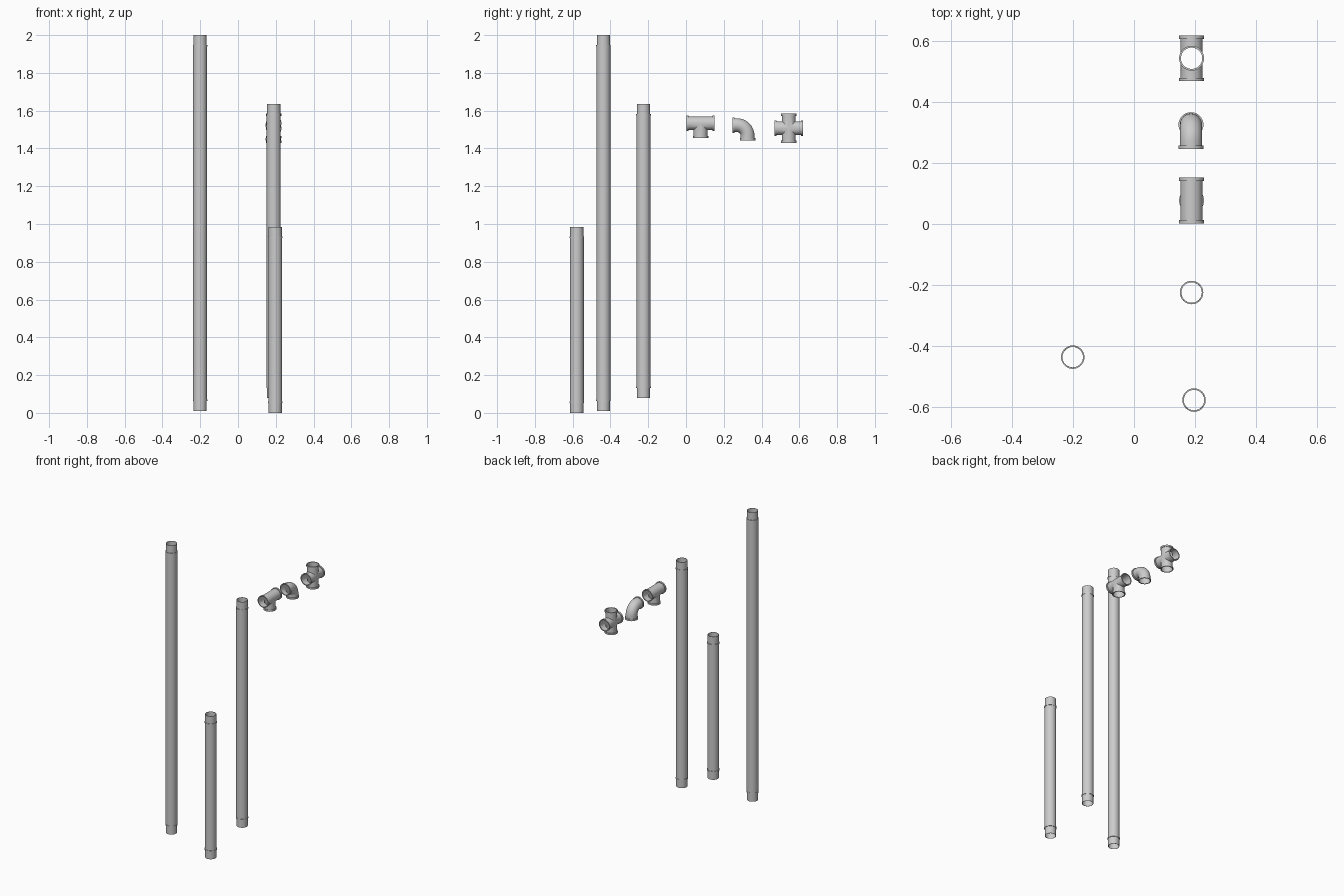
import bpy, bmesh, math
from mathutils import Vector

if "Cube" in bpy.data.objects:
    bpy.data.objects.remove(bpy.data.objects["Cube"])

SEG = 32
X = Vector((1, 0, 0))


def sweep(name, rings, closed):
    """Skin circular rings (centre, direction in the YZ plane, radius)."""
    bm = bmesh.new()
    loops = []
    for c, d, r in rings:
        u = X.cross(d)
        loops.append([bm.verts.new(c + r * (X * math.cos(a) + u * math.sin(a)))
                      for a in (2 * math.pi * i / SEG for i in range(SEG))])
    pairs = list(zip(loops, loops[1:]))
    if closed:
        pairs.append((loops[-1], loops[0]))
    else:
        bm.faces.new(loops[0])
        bm.faces.new(loops[-1])
    for a, b in pairs:
        for i in range(SEG):
            j = (i + 1) % SEG
            bm.faces.new((a[i], a[j], b[j], b[i]))
    bmesh.ops.recalc_face_normals(bm, faces=bm.faces)
    me = bpy.data.meshes.new(name)
    bm.to_mesh(me)
    bm.free()
    ob = bpy.data.objects.new(name, me)
    bpy.context.collection.objects.link(ob)
    return ob


def activate(ob):
    bpy.ops.object.select_all(action='DESELECT')
    ob.select_set(True)
    bpy.context.view_layer.objects.active = ob


def smooth(ob):
    activate(ob)
    bpy.ops.object.shade_smooth_by_angle(angle=math.radians(35))


def straight(name, start, d, profile, closed=False):
    d = Vector(d)
    return sweep(name, [(Vector(start) + d * s, d, r) for s, r in profile], closed)


# Straight pipes: thin spigot ends, raised stop rings, hollow bore
def pipe(name, x, y, z0, z1):
    n = z1 - z0
    half = [(0, .0352), (.052, .0352), (.052, .0385), (.060, .0385), (.060, .0368)]
    outer = half + [(n - s, r) for s, r in reversed(half)]
    smooth(straight(name, (x, y, z0), (0, 0, 1), outer + [(n, .0335), (0, .0335)], True))


pipe("long_pipe", -.201, -.437, .01, 2.0)
pipe("medium_pipe", .189, -.225, .08, 1.635)
pipe("short_pipe", .197, -.578, 0, .985)

# Fitting dimensions
BODY, BORE, LIP, LIP_W = .0365, .0350, .0410, .011


def boolean(ob, other, op):
    m = ob.modifiers.new(op, 'BOOLEAN')
    m.operation, m.object, m.solver = op, other, 'EXACT'
    activate(ob)
    bpy.ops.object.modifier_apply(modifier=m.name)
    bpy.data.objects.remove(other)


# Junction fittings: union of lipped arms, then bore every arm out
def junction(name, centre, through, arm, arm_len, arm_back):
    c, t, a = Vector(centre), Vector(through[0]), Vector(arm)
    h = through[1]

    def lipped(s0, s1, lip0):
        p = [(s0, LIP), (s0 + LIP_W, LIP), (s0 + LIP_W, BODY)] if lip0 else [(s0, BODY)]
        return p + [(s1 - LIP_W, BODY), (s1 - LIP_W, LIP), (s1, LIP)]

    ob = straight(name, c, t, lipped(-h, h, True))
    boolean(ob, straight("arm", c, a, lipped(-arm_back, arm_len, arm_back > 0)), 'UNION')
    bore = straight("bore", c, t, [(-h - .01, BORE), (h + .01, BORE)])
    back = arm_back + .01 if arm_back else 0
    boolean(bore, straight("bore_arm", c, a, [(-back, BORE), (arm_len + .01, BORE)]), 'UNION')
    boolean(ob, bore, 'DIFFERENCE')
    smooth(ob)


junction("tee_fitting", (.189, .077, 1.533), ((0, 1, 0), .075), (0, 0, -1), .078, 0)
junction("cross_fitting", (.189, .544, 1.507), ((0, 1, 0), .075), (0, 0, -1), .077, .077)

# Elbow: horizontal socket turning down through a quarter bend
ex, ey, ez, leg, R = .187, .326, 1.523, .080, .056
Y, D = Vector((0, 1, 0)), Vector((0, 0, -1))
corner = Vector((ex, ey, ez))
hub = corner - Y * R + D * R
start, end = corner - Y * leg, corner + D * leg
bend = []
for i in range(13):
    t = math.pi / 2 * i / 12
    bend.append((hub + R * (Y * math.sin(t) - D * math.cos(t)), Y * math.cos(t) + D * math.sin(t)))
rings = [(start, Y, LIP), (start + Y * LIP_W, Y, LIP), (start + Y * LIP_W, Y, BODY)]
rings += [(c, d, BODY) for c, d in bend]
rings += [(end - D * LIP_W, D, BODY), (end - D * LIP_W, D, LIP), (end, D, LIP), (end, D, BORE)]
rings += [(c, d, BORE) for c, d in reversed(bend)] + [(start, Y, BORE)]
smooth(sweep("elbow_fitting", rings, True))
